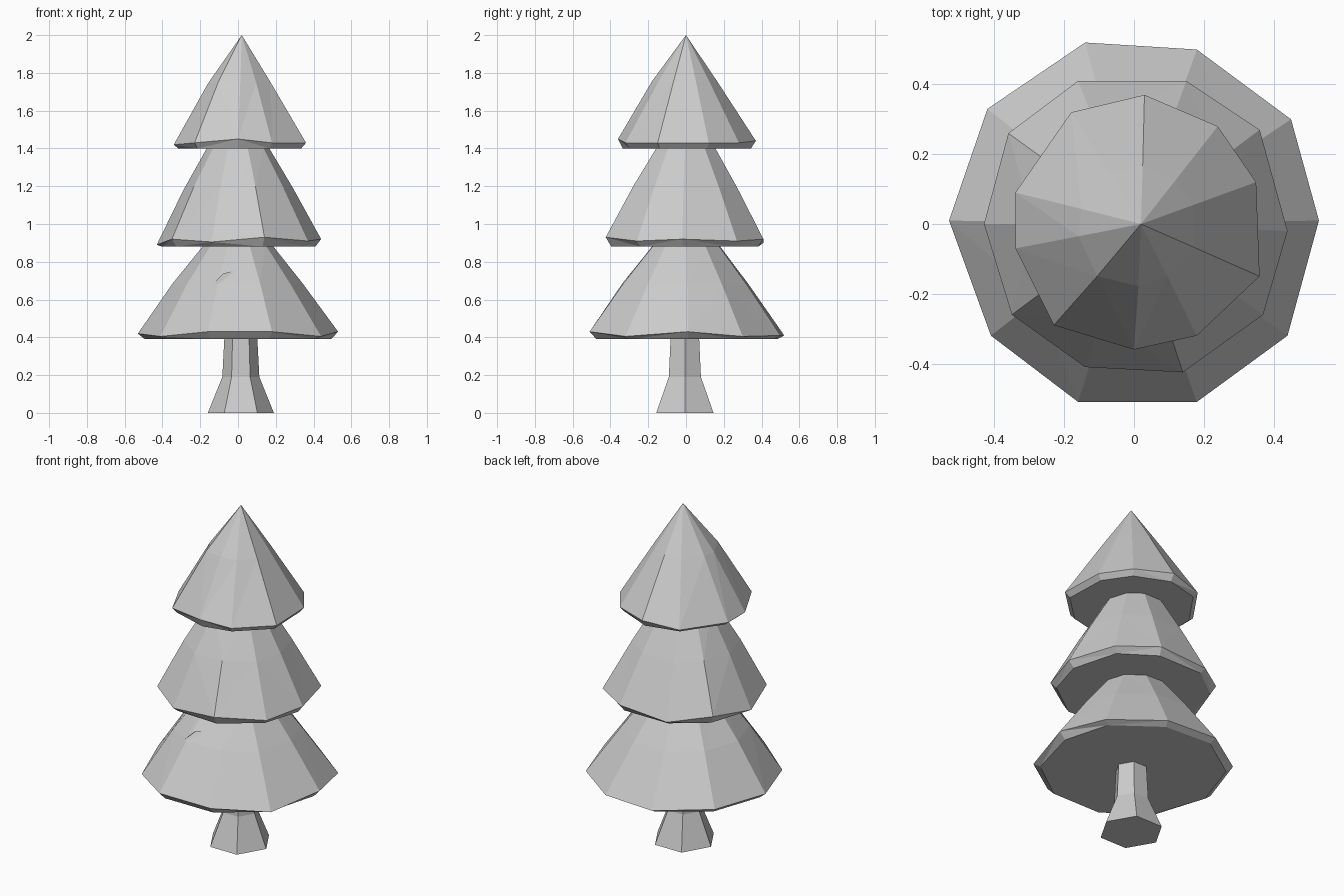
import bpy, bmesh, math

if "Cube" in bpy.data.objects:
    bpy.data.objects.remove(bpy.data.objects["Cube"])


def make_object(name, rings, cap_top=True):
    """Loft a stack of equal-count rings and close both ends."""
    bm = bmesh.new()
    loops = [[bm.verts.new(p) for p in ring] for ring in rings]
    n = len(loops[0])
    for lo, hi in zip(loops, loops[1:]):
        for i in range(n):
            j = (i + 1) % n
            bm.faces.new((lo[i], lo[j], hi[j], hi[i]))
    bm.faces.new(loops[0][::-1])
    bm.faces.new(loops[-1])
    # merge a collapsed tip ring, then split the twisted quads into facets
    bmesh.ops.remove_doubles(bm, verts=bm.verts[:], dist=0.0005)
    bmesh.ops.triangulate(bm, faces=[f for f in bm.faces if len(f.verts) == 4])
    bmesh.ops.recalc_face_normals(bm, faces=bm.faces[:])
    mesh = bpy.data.meshes.new(name)
    bm.to_mesh(mesh)
    bm.free()
    obj = bpy.data.objects.new(name, mesh)
    bpy.context.collection.objects.link(obj)
    return obj


def tier(name, rim, under_z, top_z, top_r, bulge=0.0, cx=0.0):
    """Skirt of branches: flat underside, uneven rim, bulged middle, narrow top."""
    under = [(x * 0.93, y * 0.93, under_z) for x, y, z in rim]
    mid, top = [], []
    for x, y, z in rim:
        r = math.hypot(x, y)
        tx, ty = cx + x / r * top_r, y / r * top_r
        t = 0.56
        side = max(0.0, (-x - y) / (r * math.sqrt(2)))
        k = 1.02 + bulge * side
        mid.append(((x + (tx - x) * t) * k, (y + (ty - y) * t) * k, z + (top_z - z) * t))
        top.append((tx, ty, top_z))
    return make_object(name, [under, rim, mid, top])


def notch(target, name, points):
    """Cut a small wedge-shaped fold out of a tier."""
    mesh = bpy.data.meshes.new(name)
    mesh.from_pydata(points, [], [(0, 2, 1), (0, 1, 3), (1, 2, 3), (2, 0, 3)])
    bm = bmesh.new()
    bm.from_mesh(mesh)
    bmesh.ops.recalc_face_normals(bm, faces=bm.faces[:])
    bm.to_mesh(mesh)
    bm.free()
    cutter = bpy.data.objects.new(name, mesh)
    bpy.context.collection.objects.link(cutter)
    cutter.hide_render = True
    cutter.hide_set(True)
    mod = target.modifiers.new("fold", "BOOLEAN")
    mod.operation = "DIFFERENCE"
    mod.object = cutter


# Six-sided trunk, flared at the foot
trunk_profile = [(0.175, 0.0), (0.098, 0.19), (0.086, 0.42)]
make_object("trunk", [
    [(0.015 + r * math.cos(math.tau * i / 6), -0.006 + r * math.sin(math.tau * i / 6), z)
     for i in range(6)] for r, z in trunk_profile])

# Lower branches
lower = tier("lower_branches", [
    (0.53, 0.01, 0.43), (0.45, 0.30, 0.405), (0.18, 0.50, 0.41), (-0.14, 0.52, 0.41),
    (-0.42, 0.33, 0.42), (-0.53, 0.01, 0.42), (-0.41, -0.32, 0.405),
    (-0.16, -0.51, 0.43), (0.18, -0.51, 0.43), (0.44, -0.32, 0.405)],
    0.39, 0.89, 0.18, 0.03)
notch(lower, "lower_fold_cutter", [
    (-0.20, -0.40, 0.61), (0.09, -0.30, 0.78), (-0.08, -0.27, 0.735), (-0.08, -0.40, 0.73)])

# Middle branches
tier("middle_branches", [
    (0.44, -0.02, 0.92), (0.36, 0.27, 0.91), (0.15, 0.41, 0.92), (-0.16, 0.41, 0.90),
    (-0.36, 0.26, 0.93), (-0.43, 0.0, 0.89), (-0.35, -0.26, 0.92),
    (-0.14, -0.41, 0.905), (0.14, -0.425, 0.93), (0.37, -0.26, 0.91)],
    0.88, 1.41, 0.16, 0.02)

# Upper branches, ending in the pointed tip
tier("upper_branches", [
    (0.35, 0.12, 1.43), (0.24, 0.28, 1.43), (0.03, 0.37, 1.44), (-0.18, 0.32, 1.42),
    (-0.34, 0.09, 1.42), (-0.34, -0.07, 1.42), (-0.23, -0.29, 1.43),
    (0.0, -0.36, 1.45), (0.18, -0.32, 1.43), (0.36, -0.15, 1.43)],
    1.40, 2.0, 0.0001, 0.15, 0.02)
